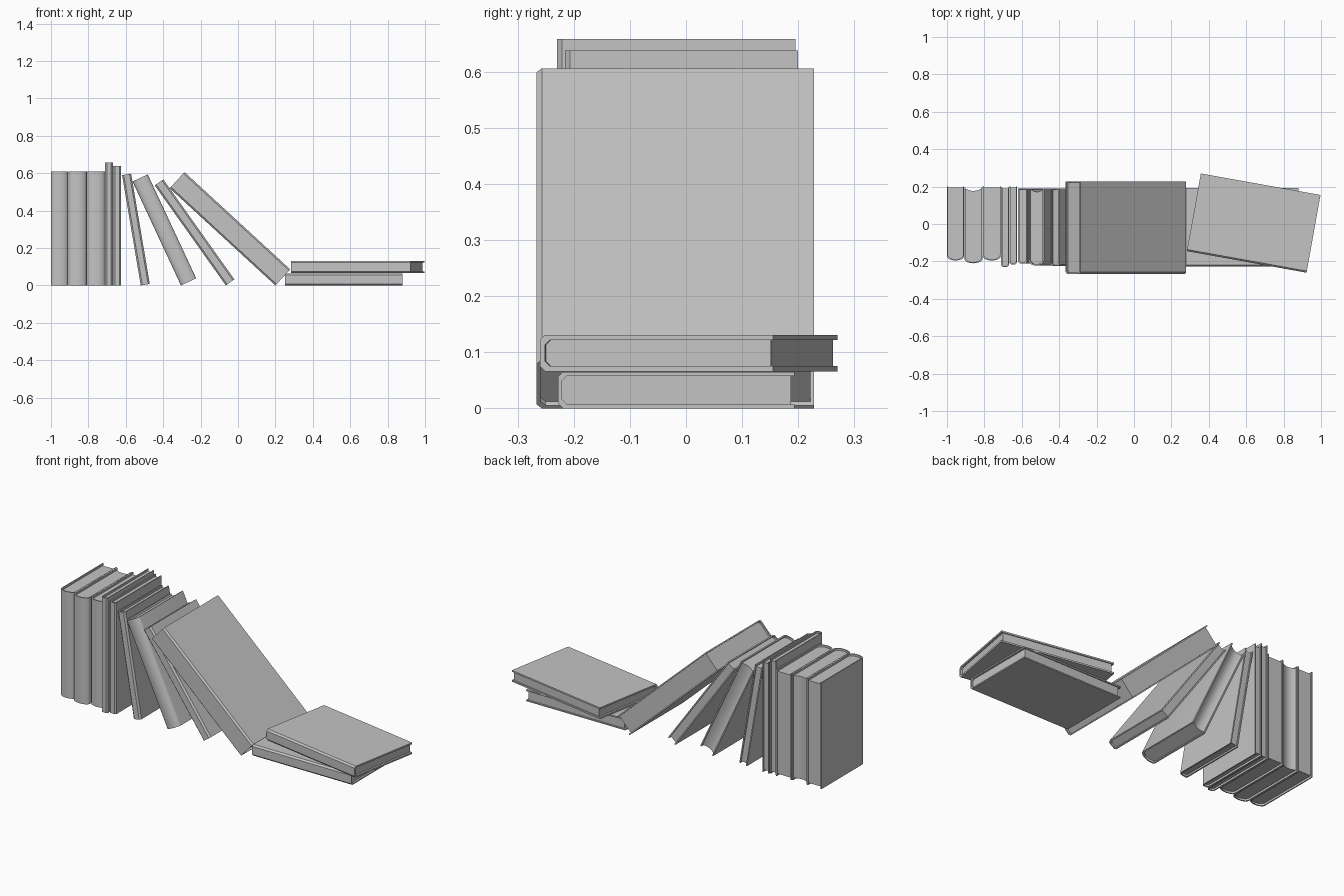
import bpy, bmesh, math
from mathutils import Matrix

cube = bpy.data.objects.get("Cube")
if cube:
    bpy.data.objects.remove(cube, do_unlink=True)

GREY = (0.55, 0.55, 0.55, 1)
mat = bpy.data.materials.new("plain grey")
mat.use_nodes = True
mat.diffuse_color = GREY
mat.node_tree.nodes["Principled BSDF"].inputs["Base Color"].default_value = GREY


def make(name, bm, matrix):
    bmesh.ops.recalc_face_normals(bm, faces=bm.faces)
    mesh = bpy.data.meshes.new(name)
    bm.to_mesh(mesh)
    bm.free()
    mesh.materials.append(mat)
    obj = bpy.data.objects.new(name, mesh)
    bpy.context.collection.objects.link(obj)
    obj.matrix_world = matrix
    bpy.ops.object.select_all(action='DESELECT')
    obj.select_set(True)
    bpy.context.view_layer.objects.active = obj
    bpy.ops.object.shade_smooth_by_angle(angle=math.radians(35))


def extrude(bm, faces, height):
    # Raise flat profile faces into a solid
    res = bmesh.ops.extrude_face_region(bm, geom=faces)
    verts = [v for v in res["geom"] if isinstance(v, bmesh.types.BMVert)]
    bmesh.ops.translate(bm, verts=verts, vec=(0, 0, height))


def spine_curve(x0, x1, y, bulge, rounded):
    # Rounded spine is a half ellipse, square spine has small chamfers
    if rounded:
        mid, half, n = (x0 + x1) / 2, (x1 - x0) / 2, 14
        return [(mid - half * math.cos(math.pi * i / n),
                 y + bulge * (1 - math.sin(math.pi * i / n))) for i in range(n + 1)]
    c = min(bulge, (x1 - x0) / 4)
    return [(x0, y + c), (x0 + c, y), (x1 - c, y), (x1, y + c)]


def book(name, t, h, y0, y1, matrix, rounded=False, hollow=0.0, c=0.007, inset=0.011):
    bulge = 0.024 if rounded else 0.009
    outer = [(0, y1)] + spine_curve(0, t, y0, bulge, rounded) + [(t, y1)]
    inner_spine = spine_curve(c, t - c, y0 + c, bulge, rounded)
    inner = [(c, y1)] + inner_spine + [(t - c, y1)]

    # Folded cover
    bm = bmesh.new()
    a = [bm.verts.new((x, y, 0)) for x, y in outer]
    b = [bm.verts.new((x, y, 0)) for x, y in inner]
    faces = [bm.faces.new((a[i], a[i + 1], b[i + 1], b[i])) for i in range(len(a) - 1)]
    extrude(bm, faces, h)
    make(name + "_cover", bm, matrix)

    # Page block with a flat or hollow fore edge
    bm = bmesh.new()
    n = 10
    fore = [(t - c - (t - 2 * c) * i / n,
             y1 - 0.006 - hollow * math.sin(math.pi * i / n)) for i in range(n + 1)]
    face = bm.faces.new([bm.verts.new((x, y, inset)) for x, y in inner_spine + fore])
    extrude(bm, [face], h - 2 * inset)
    make(name + "_pages", bm, matrix)


# Upright books: left edge, thickness, height, spine y, fore edge y, rounded, hollow
upright = [
    (-1.0, 0.092, 0.61, -0.195, 0.2, True, 0.0),
    (-0.907, 0.097, 0.61, -0.21, 0.195, True, 0.012),
    (-0.809, 0.098, 0.61, -0.195, 0.2, True, 0.0),
    (-0.71, 0.041, 0.658, -0.23, 0.195, False, 0.0),
    (-0.667, 0.042, 0.638, -0.216, 0.2, False, 0.0),
]
for i, (x, t, h, y0, y1, rnd, hol) in enumerate(upright, 1):
    book(f"upright_book_{i}", t, h, y0, y1, Matrix.Translation((x, 0, 0)), rnd, hol,
         c=0.006)

# Leaning books: foot x, lean angle, thickness, height, spine y, fore edge y, rounded
leaning = [
    (-0.52, 9.6, 0.049, 0.598, -0.21, 0.19, False),
    (-0.305, 25, 0.09, 0.613, -0.222, 0.19, True),
    (-0.065, 35.4, 0.056, 0.656, -0.225, 0.19, False),
    (0.2, 47.4, 0.117, 0.768, -0.266, 0.228, False),
]
for i, (x, lean, t, h, y0, y1, rnd) in enumerate(leaning, 1):
    place = Matrix.Translation((x, 0, 0)) @ Matrix.Rotation(-math.radians(lean), 4, 'Y')
    book(f"leaning_book_{i}", t, h, y0, y1, place, rnd, 0.012 if rnd else 0)

# Two books lying flat, the upper one turned
lay = Matrix.Rotation(math.pi / 2, 4, 'Y')
book("lower_flat_book", 0.065, 0.63, -0.228, 0.193,
     Matrix.Translation((0.25, 0, 0.065)) @ lay)
turn = Matrix.Rotation(math.radians(-10.2), 4, 'Z')
book("upper_flat_book", 0.065, 0.65, -0.211, 0.211,
     Matrix.Translation((0.32, 0.0625, 0.131)) @ turn @ lay, c=0.009)
